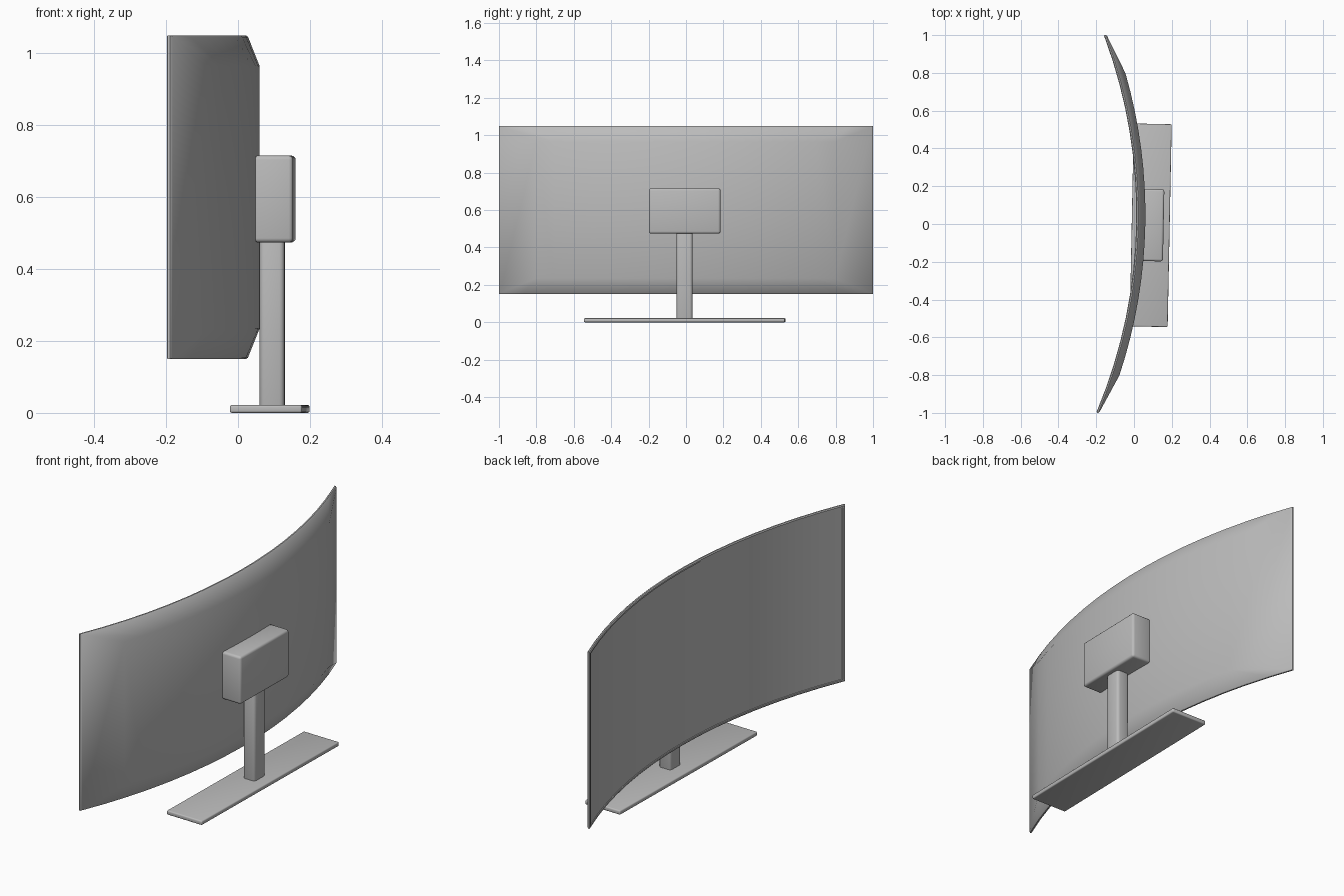
import bpy
import bmesh
import math
from mathutils import Matrix, Vector

if "Cube" in bpy.data.objects:
    bpy.data.objects.remove(bpy.data.objects["Cube"], do_unlink=True)

GREY = bpy.data.materials.new("neutral grey")
GREY.use_nodes = True
GREY.diffuse_color = (0.5, 0.5, 0.5, 1)
GREY.node_tree.nodes["Principled BSDF"].inputs["Base Color"].default_value = (0.5, 0.5, 0.5, 1)

TURN = Matrix.Rotation(math.radians(-1.15), 4, "Z")  # whole display sits slightly turned


def finish(bm, name, bevel=0.0):
    """Turn a bmesh into a shaded object, optionally with rounded edges."""
    bmesh.ops.recalc_face_normals(bm, faces=bm.faces)
    bm.transform(TURN)
    mesh = bpy.data.meshes.new(name)
    bm.to_mesh(mesh)
    bm.free()
    mesh.materials.append(GREY)
    obj = bpy.data.objects.new(name, mesh)
    bpy.context.collection.objects.link(obj)
    bpy.ops.object.select_all(action="DESELECT")
    obj.select_set(True)
    bpy.context.view_layer.objects.active = obj
    if bevel:
        mod = obj.modifiers.new("rounded edges", "BEVEL")
        mod.width = bevel
        mod.segments = 3
        bpy.ops.object.modifier_apply(modifier=mod.name)
    bpy.ops.object.shade_smooth_by_angle(angle=math.radians(30))
    return obj


def box(name, low, high, bevel):
    low, high = Vector(low), Vector(high)
    bm = bmesh.new()
    bmesh.ops.create_cube(bm, size=1)
    bmesh.ops.scale(bm, vec=high - low, verts=bm.verts)
    bmesh.ops.translate(bm, vec=(low + high) / 2, verts=bm.verts)
    return finish(bm, name, bevel)


# Curved panel: nested rounded outlines from the recessed screen to the raised back
RADIUS, FRONT_X, MID_Z, COLUMNS = 2.7, 0.012, 0.6, 16
RINGS = [  # half width, half height, depth behind the front curve
    (0.984, 0.436, 0.004),
    (0.985, 0.437, 0.0),
    (0.995, 0.445, 0.0),
    (1.0, 0.45, 0.004),
    (1.0, 0.45, 0.011),
    (0.995, 0.446, 0.016),
    (0.8, 0.365, 0.048),
]


def curved_point(y, z, depth):
    sag = RADIUS - math.sqrt(RADIUS ** 2 - y ** 2)
    return (FRONT_X - sag + depth, y - 0.003, MID_Z + z)


bm = bmesh.new()
loops = []
for half_y, half_z, depth in RINGS:
    ys = [half_y * (2 * i / COLUMNS - 1) for i in range(COLUMNS + 1)]
    outline = [(y, half_z) for y in ys] + [(y, -half_z) for y in reversed(ys)]
    loops.append([bm.verts.new(curved_point(y, z, depth)) for y, z in outline])
count = len(loops[0])
for a, b in zip(loops, loops[1:]):
    for i in range(count):
        j = (i + 1) % count
        bm.faces.new((a[i], a[j], b[j], b[i]))
for cap in (loops[0], loops[-1]):
    for i in range(COLUMNS):
        bm.faces.new((cap[i], cap[i + 1], cap[count - 2 - i], cap[count - 1 - i]))
finish(bm, "curved_screen_panel")

# Mount and stand
box("rear_mount", (0.047, -0.195, 0.474), (0.157, 0.187, 0.716), 0.012)
box("stand_column", (0.061, -0.048, 0.005), (0.13, 0.037, 0.52), 0.014)
box("stand_base", (-0.012, -0.542, 0.0), (0.189, 0.532, 0.022), 0.006)
